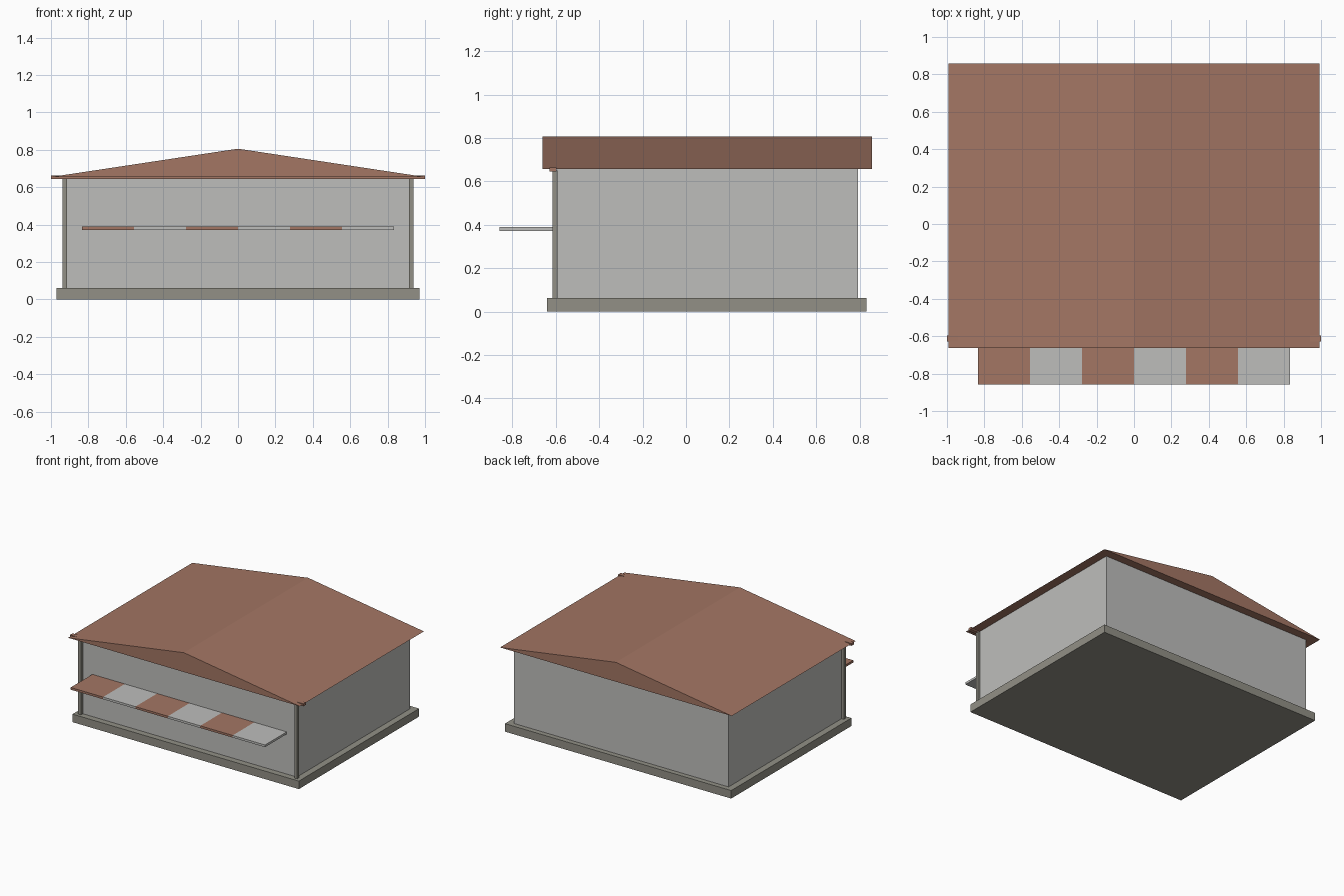
import bpy

if "Cube" in bpy.data.objects:
    bpy.data.objects.remove(bpy.data.objects["Cube"])


def material(name, rgb):
    m = bpy.data.materials.new(name)
    m.diffuse_color = (*rgb, 1)
    m.use_nodes = True
    m.node_tree.nodes["Principled BSDF"].inputs["Base Color"].default_value = m.diffuse_color
    return m


WALL = material("light_grey", (0.515, 0.515, 0.50))
STONE = material("stone_grey", (0.287, 0.279, 0.238))
CLAY = material("clay_brown", (0.366, 0.181, 0.127))


def prism(name, profile, y0, y1, mat):
    """Extrude an x-z profile (counter-clockwise from the front) along y."""
    n = len(profile)
    verts = [(x, y, z) for y in (y0, y1) for x, z in profile]
    faces = [tuple(range(n)), tuple(range(2 * n - 1, n - 1, -1))]
    for i in range(n):
        j = (i + 1) % n
        faces.append((j, i, n + i, n + j))
    mesh = bpy.data.meshes.new(name)
    mesh.from_pydata(verts, [], faces)
    mesh.materials.append(mat)
    obj = bpy.data.objects.new(name, mesh)
    bpy.context.collection.objects.link(obj)
    return obj


def box(name, x0, x1, y0, y1, z0, z1, mat):
    return prism(name, [(x0, z0), (x1, z0), (x1, z1), (x0, z1)], y0, y1, mat)


# Base slab and walls
box("base", -0.97, 0.97, -0.64, 0.832, 0, 0.062, STONE)
box("walls", -0.92, 0.92, -0.593, 0.793, 0.062, 0.656, WALL)

# Solid gable roof
prism("roof", [(-0.993, 0.656), (0.993, 0.656), (0, 0.806)], -0.662, 0.858, CLAY)

# Front eave beam, poking out past the roof edges
box("eave_beam", -1, 1, -0.628, -0.597, 0.645, 0.664, CLAY)

# Corner posts on the front wall
for side, x in (("left", -0.927), ("right", 0.927)):
    box(f"{side}_post", x - 0.012, x + 0.012, -0.616, -0.592, 0.062, 0.65, STONE)

# Striped awning
count, half = 6, 0.833
w = 2 * half / count
for i in range(count):
    x = -half + i * w
    box(f"awning_stripe_{i + 1}", x, x + w, -0.859, -0.593, 0.372, 0.389,
        WALL if i % 2 else CLAY)
